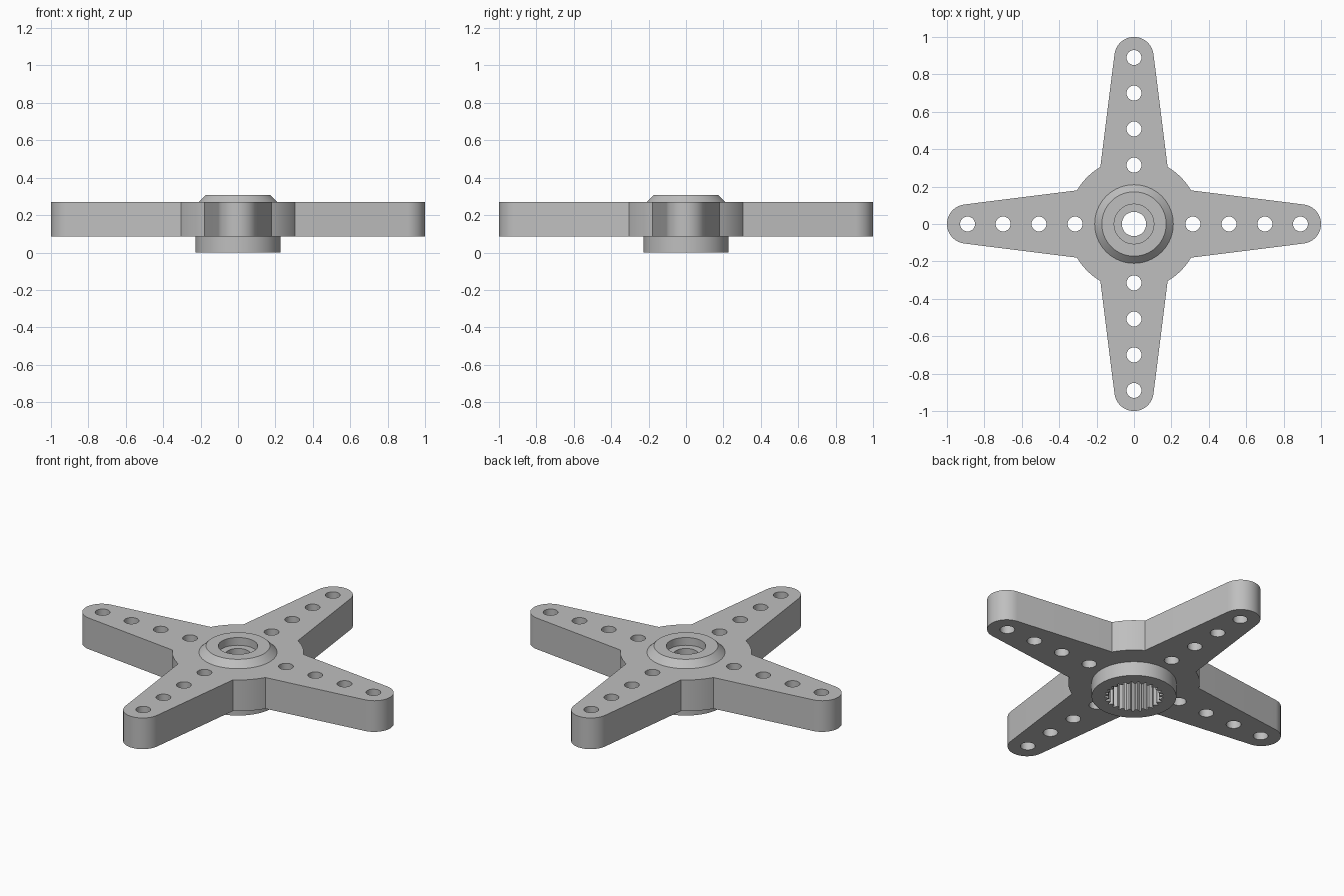
import bpy, bmesh
from math import cos, sin, pi, radians

old = bpy.data.objects.get("Cube")
if old:
    bpy.data.objects.remove(old)

BOTTOM, TOP = 0.085, 0.27      # arm plate heights
TEETH = 25                     # splines in the shaft socket
SEGMENTS = TEETH * 4
HUB_RADIUS = 0.354


def polar(r, a, cx=0.0, cy=0.0):
    return (cx + r * cos(a), cy + r * sin(a))


def arc(r, start, end, steps, cx=0.0, cy=0.0):
    return [polar(r, radians(start + (end - start) * i / steps), cx, cy)
            for i in range(steps + 1)]


def circle(r, n, cx=0.0, cy=0.0):
    return [polar(r, 2 * pi * i / n, cx, cy) for i in range(n)]


def turn(points, k):
    for _ in range(k):
        points = [(-y, x) for x, y in points]
    return points


def add_loop(bm, points, z):
    return [bm.verts.new((x, y, z)) for x, y in points]


def loop_edges(bm, loop):
    return [bm.edges.get((a, b)) or bm.edges.new((a, b))
            for a, b in zip(loop, loop[1:] + loop[:1])]


def bridge(bm, low, high):
    n = len(low)
    for i in range(n):
        j = (i + 1) % n
        bm.faces.new((low[i], low[j], high[j], high[i]))


# Outline of one arm and the hub arc beside it, then repeated four times
arm = arc(0.105, 7, 173, 28, 0, 0.895) + arc(HUB_RADIUS, 120.5, 149.5, 10)
outline = [p for k in range(4) for p in turn(arm, k)]
holes = [turn(circle(0.04, 32, 0, d), k)
         for k in range(4) for d in (0.315, 0.508, 0.70, 0.89)]

# Toothed outline of the shaft socket
socket = [polar(0.158 if i % 4 < 2 else 0.138, 2 * pi * i / SEGMENTS)
          for i in range(SEGMENTS)]

bm = bmesh.new()

# Hub rings: from the socket roof, down its wall, around the boss
lower = [add_loop(bm, p, z) for p, z in (
    (circle(0.065, SEGMENTS), 0.20),
    (socket, 0.20),
    (socket, 0.0),
    (circle(0.228, SEGMENTS), 0.0),
    (circle(0.228, SEGMENTS), BOTTOM))]

# Upper collar with its bevel, screw recess and screw hole
upper = [add_loop(bm, circle(r, SEGMENTS), z) for r, z in (
    (0.21, TOP), (0.172, 0.308), (0.106, 0.308), (0.106, 0.262), (0.065, 0.262))]

for rings in (lower, upper, [upper[-1], lower[0]]):
    for a, b in zip(rings, rings[1:]):
        bridge(bm, a, b)

# Arm plate: flat faces with holes, joined to the hub rings
sides = []
for z, hub in ((BOTTOM, lower[-1]), (TOP, upper[0])):
    loops = [add_loop(bm, p, z) for p in [outline] + holes]
    edges = [e for l in loops + [hub] for e in loop_edges(bm, l)]
    bmesh.ops.triangle_fill(bm, edges=edges, use_beauty=True, normal=(0, 0, 1))
    sides.append(loops)
for low, high in zip(*sides):
    bridge(bm, low, high)

bmesh.ops.recalc_face_normals(bm, faces=bm.faces)
mesh = bpy.data.meshes.new("four_arm_horn")
bm.to_mesh(mesh)
bm.free()

horn = bpy.data.objects.new("four_arm_horn", mesh)
bpy.context.collection.objects.link(horn)

# Plain grey plastic
grey = bpy.data.materials.new("grey_plastic")
grey.use_nodes = True
colour = (0.52, 0.52, 0.52, 1)
grey.diffuse_color = colour
grey.node_tree.nodes["Principled BSDF"].inputs["Base Color"].default_value = colour
mesh.materials.append(grey)

bpy.ops.object.select_all(action='DESELECT')
horn.select_set(True)
bpy.context.view_layer.objects.active = horn
bpy.ops.object.shade_smooth_by_angle(angle=radians(25))
